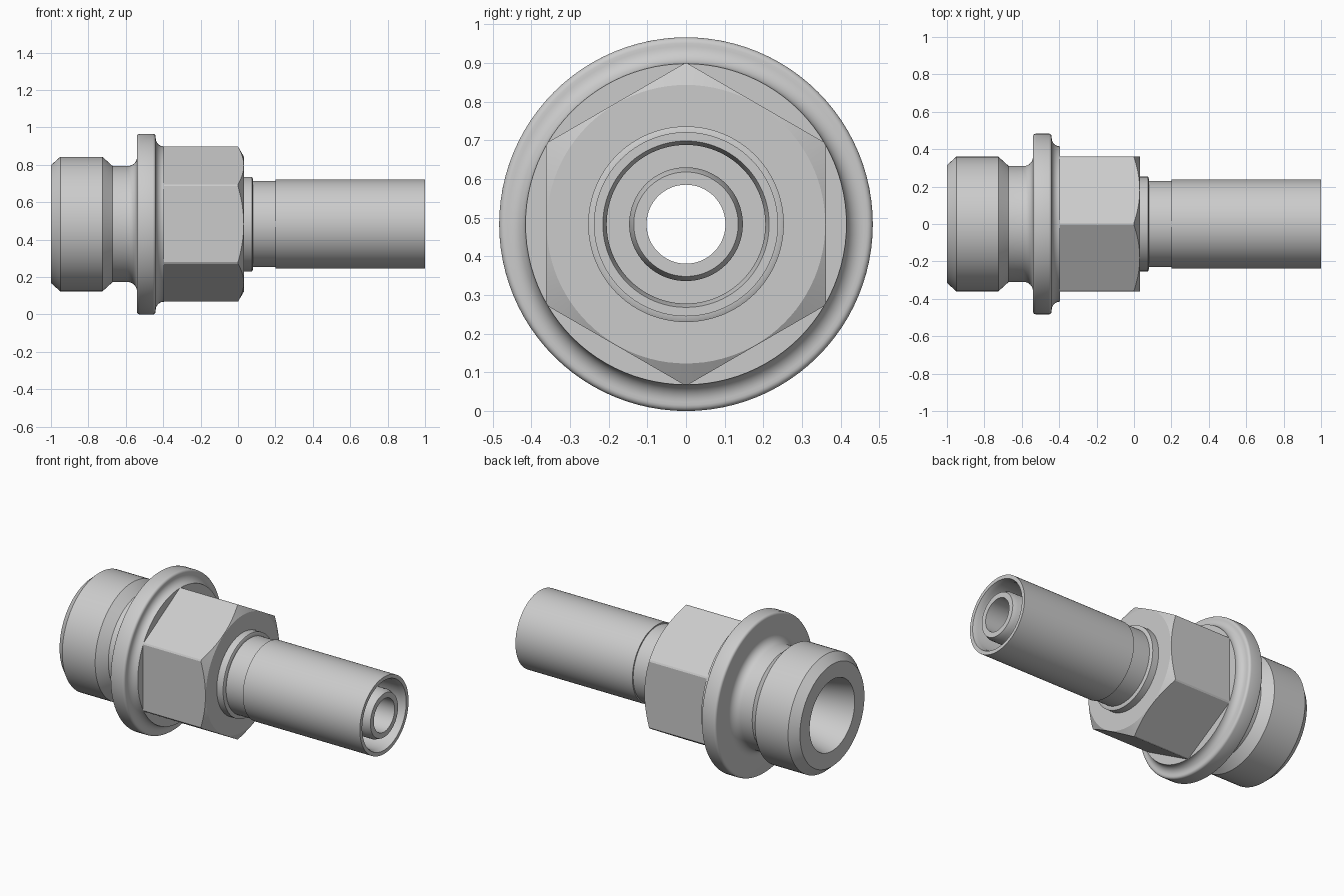
import bpy, bmesh
from math import pi, sin, cos, radians
from mathutils import Matrix, Vector

cube = bpy.data.objects.get("Cube")
if cube:
    bpy.data.objects.remove(cube)

AXIS_Z = 0.483
SEGMENTS = 96

steel = bpy.data.materials.new("light grey steel")
steel.use_nodes = True
GREY = (0.6, 0.6, 0.6, 1)
steel.diffuse_color = GREY
steel.node_tree.nodes["Principled BSDF"].inputs["Base Color"].default_value = GREY


def add_object(name, bm):
    bmesh.ops.recalc_face_normals(bm, faces=bm.faces)
    mesh = bpy.data.meshes.new(name)
    bm.to_mesh(mesh)
    bm.free()
    mesh.materials.append(steel)
    obj = bpy.data.objects.new(name, mesh)
    obj.location.z = AXIS_Z
    bpy.context.collection.objects.link(obj)
    return obj


def turn(name, profile):
    """Revolve a closed (x, radius) outline around the long axis."""
    bm = bmesh.new()
    verts = [bm.verts.new((x, 0, r)) for x, r in profile]
    edges = [bm.edges.new((v, verts[i - 1])) for i, v in enumerate(verts)]
    bmesh.ops.spin(bm, geom=verts + edges, cent=(0, 0, 0), axis=(1, 0, 0),
                   angle=2 * pi, steps=SEGMENTS)
    bmesh.ops.remove_doubles(bm, verts=bm.verts, dist=1e-5)
    return add_object(name, bm)


def arc(x, r, radius, start, end, steps=8):
    """Profile points of a fillet or rounded edge, angles in degrees."""
    angles = [radians(start + (end - start) * i / steps) for i in range(steps + 1)]
    return [(x + radius * cos(a), r + radius * sin(a)) for a in angles]


def smooth(obj):
    bpy.ops.object.select_all(action='DESELECT')
    obj.select_set(True)
    bpy.context.view_layer.objects.active = obj
    bpy.ops.object.shade_smooth_by_angle(angle=radians(28))


# Body: stud end, groove, flange, collar, neck, nipple and bore
stud = [(-1, 0.22), (-1, 0.315), (-0.95, 0.36), (-0.725, 0.36), (-0.67, 0.31)]
flange = (arc(-0.59, 0.36, 0.05, -90, 0)
          + arc(-0.525, 0.468, 0.015, 180, 90, 4)
          + arc(-0.455, 0.468, 0.015, 90, 0, 4)
          + arc(-0.395, 0.46, 0.045, 180, 270))
collar = [(-0.395, 0.24), (0.03, 0.24), (0.03, 0.253), (0.075, 0.253),
          (0.08, 0.242), (0.08, 0.23), (0.2, 0.23)]
nipple = [(0.2, 0.147), (0.97, 0.147), (1, 0.135), (1, 0.102)]
bore = [(-0.6, 0.102), (-0.6, 0.154), (-0.69, 0.154)]
smooth(turn("fitting_body", stud + flange + collar + nipple + bore))

# Sleeve around the nipple, slightly flared at its mouth
smooth(turn("hose_sleeve", [(0.2, 0.205), (0.2, 0.238), (1, 0.238),
                            (1, 0.215), (0.97, 0.205)]))

# Hexagon: prism trimmed by a chamfered round blank
bm = bmesh.new()
bmesh.ops.create_cone(bm, cap_ends=True, segments=6, radius1=0.418,
                      radius2=0.418, depth=0.6)
bmesh.ops.rotate(bm, verts=bm.verts, matrix=Matrix.Rotation(pi / 2, 3, 'Y'))
if max(v.co.z for v in bm.verts) < 0.4:
    bmesh.ops.rotate(bm, verts=bm.verts, matrix=Matrix.Rotation(pi / 6, 3, 'X'))
bmesh.ops.translate(bm, verts=bm.verts, vec=Vector((-0.2, 0, 0)))
hexagon = add_object("wrench_hexagon", bm)

blank = turn("hexagon_blank", [(-0.405, 0.2), (-0.405, 0.415), (0, 0.415),
                               (0.032, 0.36), (0.032, 0.2)])
blank.hide_render = True
trim = hexagon.modifiers.new("chamfer", 'BOOLEAN')
trim.operation = 'INTERSECT'
trim.solver = 'EXACT'
trim.object = blank
bpy.ops.object.select_all(action='DESELECT')
hexagon.select_set(True)
bpy.context.view_layer.objects.active = hexagon
bpy.context.view_layer.update()
bpy.ops.object.modifier_apply(modifier=trim.name)
bpy.data.objects.remove(blank)
smooth(hexagon)
